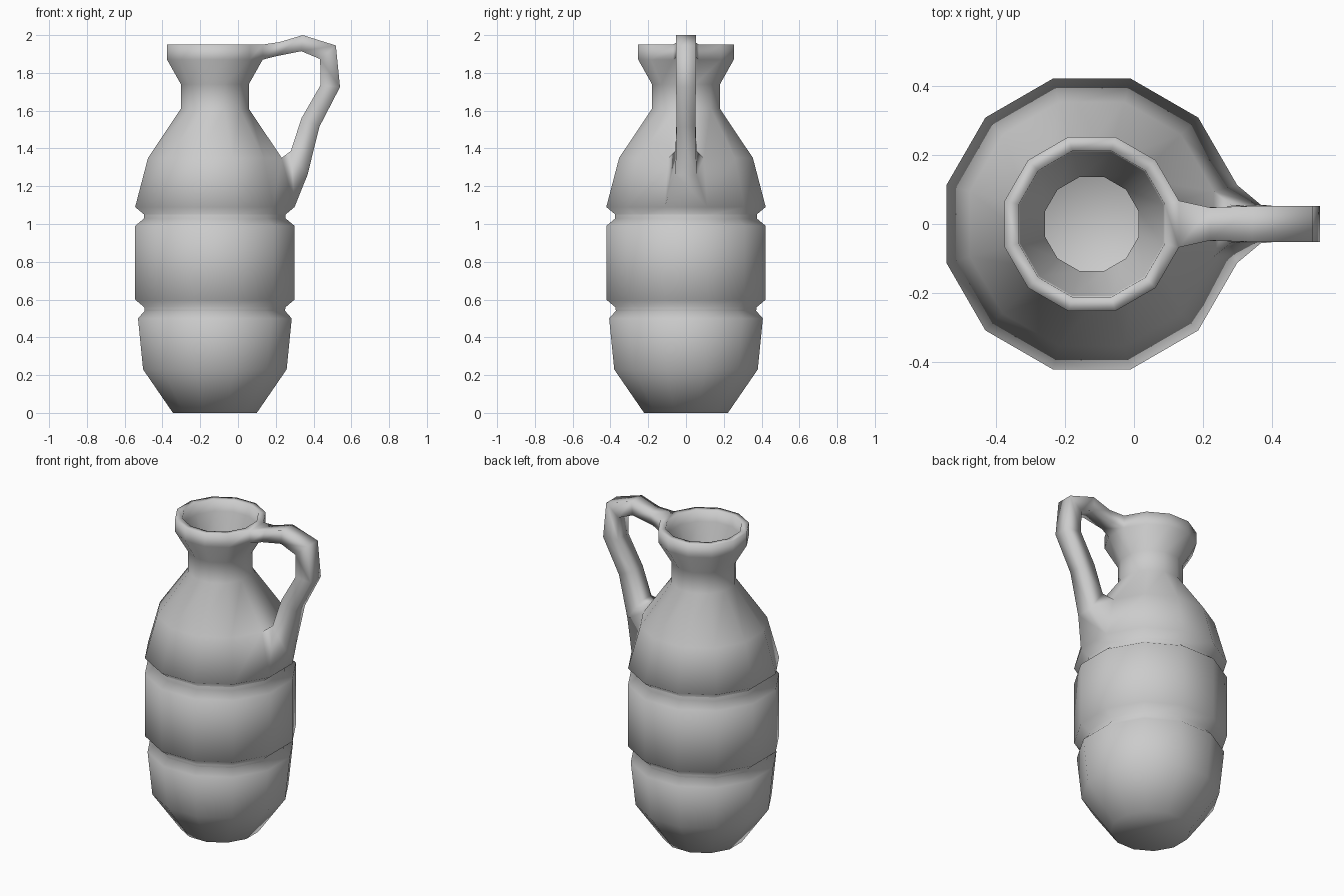
import bpy, bmesh, math

if "Cube" in bpy.data.objects:
    bpy.data.objects.remove(bpy.data.objects["Cube"])

SIDES = 12
AXIS_X = -0.1225

# Profile as (distance to flat side, height): outside from foot to rim, then inside back down
outer = [(0.222, 0), (0.38, 0.23), (0.407, 0.5), (0.363, 0.55), (0.422, 0.6),
         (0.422, 0.99), (0.362, 1.04), (0.422, 1.09), (0.354, 1.35), (0.18, 1.61),
         (0.18, 1.74), (0.253, 1.87), (0.253, 1.95)]
inner = [(0.212, 1.95), (0.208, 1.88), (0.136, 1.755), (0.136, 1.6), (0.31, 1.33),
         (0.375, 1.07), (0.375, 0.57), (0.335, 0.25), (0.2, 0.045)]

# Handle stations: outer edge x, z, inner edge x, z, half width
handle = [(0.22, 1.963, 0.20, 1.888, 0.048), (0.343, 2.0, 0.335, 1.915, 0.052),
          (0.518, 1.945, 0.435, 1.873, 0.052), (0.54, 1.725, 0.437, 1.735, 0.052),
          (0.431, 1.515, 0.336, 1.56, 0.05), (0.368, 1.26, 0.28, 1.387, 0.056)]

bm = bmesh.new()


def ring(apothem, z):
    r = apothem / math.cos(math.pi / SIDES)
    angles = [(i + 0.5) * 2 * math.pi / SIDES for i in range(SIDES)]
    return [bm.verts.new((AXIS_X + r * math.cos(a), r * math.sin(a), z)) for a in angles]


def bridge(a, b, skip_last=False):
    n = len(a)
    for i in range(n - 1 if skip_last else n):
        j = (i + 1) % n
        bm.faces.new((a[i], a[j], b[j], b[i]))


# Jug wall, left open on the +x side where the handle joins shoulder and rim
SHOULDER, RIM = 7, 11
rings = [ring(*p) for p in outer + inner]
for k in range(len(rings) - 1):
    bridge(rings[k], rings[k + 1], skip_last=k in (SHOULDER, RIM))
bm.faces.new(rings[0][::-1])
bm.faces.new(rings[-1])

# Handle, a four-sided tube growing out of the two open faces
def opening(far, near):
    return [far[-1], far[0], near[0], near[-1]]


loops = [opening(rings[RIM + 1], rings[RIM])]
for xo, zo, xi, zi, w in handle:
    loops.append([bm.verts.new(c) for c in
                  ((xo, -w, zo), (xo, w, zo), (xi, w, zi), (xi, -w, zi))])
loops.append(opening(rings[SHOULDER], rings[SHOULDER + 1]))
for a, b in zip(loops, loops[1:]):
    bridge(a, b)

bmesh.ops.recalc_face_normals(bm, faces=bm.faces[:])
for f in bm.faces:
    f.smooth = True
mesh = bpy.data.meshes.new("jug_with_handle")
bm.to_mesh(mesh)
bm.free()
bpy.context.collection.objects.link(bpy.data.objects.new("jug_with_handle", mesh))
